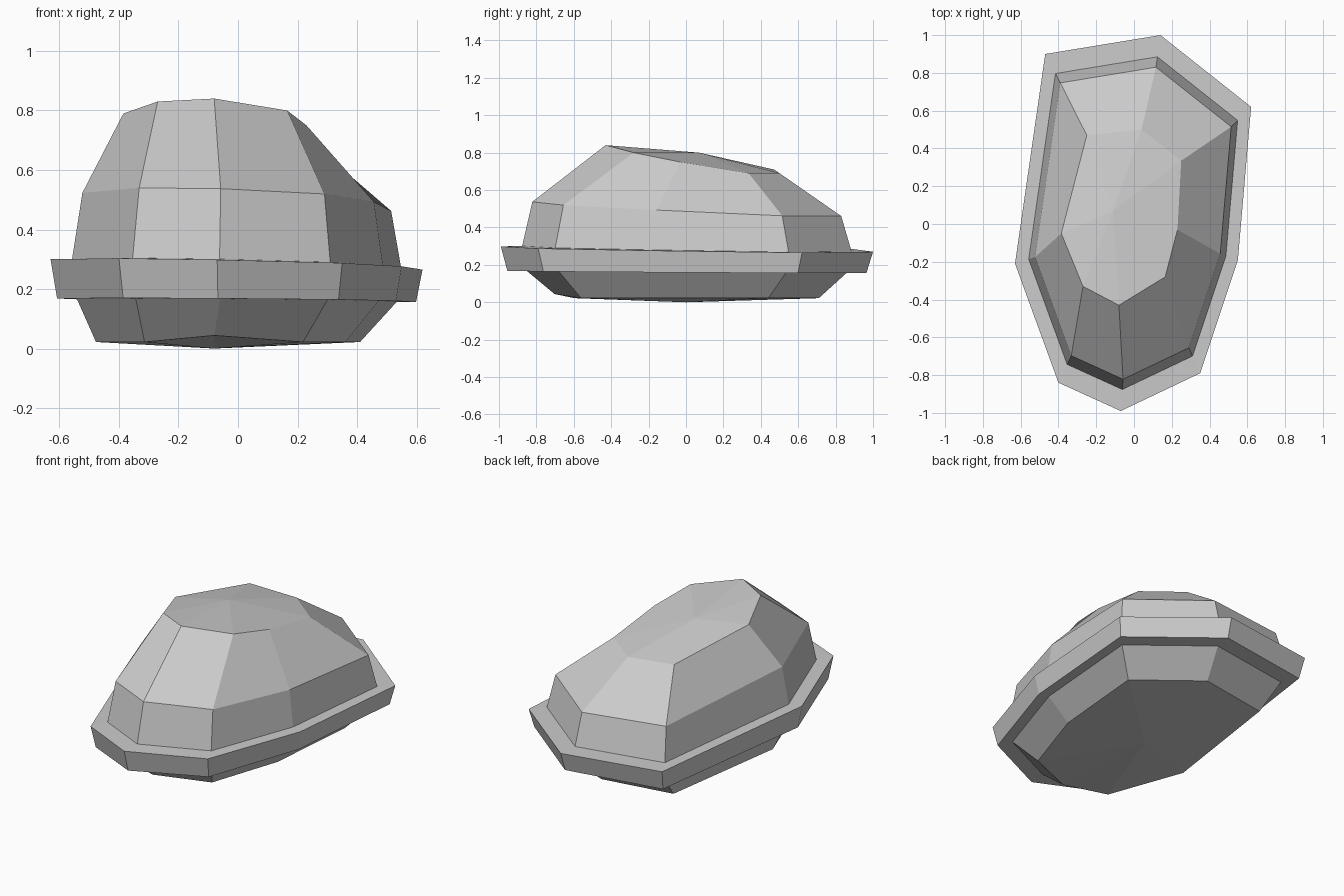
import bpy
import bmesh

# Remove the default cube
default_cube = bpy.data.objects.get("Cube")
if default_cube:
    bpy.data.objects.remove(default_cube, do_unlink=True)

# Single stone colour
stone = bpy.data.materials.new("stone_grey")
stone.use_nodes = True
colour = (0.6, 0.6, 0.6, 1.0)
stone.diffuse_color = colour
stone.node_tree.nodes["Principled BSDF"].inputs["Base Color"].default_value = colour

# Eight-sided footprint of the widest ledge, counter-clockwise from the front
outline = [(-0.07, -0.99), (0.35, -0.79), (0.55, -0.19), (0.62, 0.62),
           (0.14, 1.0), (-0.47, 0.90), (-0.63, -0.21), (-0.40, -0.84)]

# Irregular rim of the crown, in the same order
crown_rim = [(-0.08, -0.43, 0.84), (0.165, -0.28, 0.80), (0.23, -0.03, 0.75),
             (0.25, 0.335, 0.69), (0.04, 0.50, 0.69), (-0.25, 0.47, 0.71),
             (-0.385, -0.05, 0.79), (-0.27, -0.33, 0.83)]
crown_peak = (-0.11, 0.07, 0.80)
base_point = (-0.08, 0.0, 0.0)


def tilted_ring(scale, height, slope_x, slope_y, shift=0.0):
    """Scaled copy of the footprint lying on a slightly tilted plane."""
    ring = []
    for px, py in outline:
        x, y = px * scale + shift, py * scale
        ring.append((x, y, height + slope_x * x + slope_y * y))
    return ring


def bridge(bm, lower, upper):
    """Join two rings with a band of quads."""
    count = len(lower)
    for i in range(count):
        j = (i + 1) % count
        bm.faces.new((lower[i], lower[j], upper[j], upper[i]))


def fan(bm, ring, centre, facing_up):
    """Close a ring with triangles around a centre point."""
    tip = bm.verts.new(centre)
    for a, b in zip(ring, ring[1:] + ring[:1]):
        bm.faces.new((a, b, tip) if facing_up else (b, a, tip))


def build_solid(name, rings, bottom, top):
    """Loft rings from bottom to top into one closed faceted body."""
    bm = bmesh.new()
    loops = [[bm.verts.new(point) for point in ring] for ring in rings]
    for lower, upper in zip(loops, loops[1:]):
        bridge(bm, lower, upper)
    fan(bm, loops[0], bottom, False)
    fan(bm, loops[-1], top, True)
    bmesh.ops.recalc_face_normals(bm, faces=bm.faces[:])
    mesh = bpy.data.meshes.new(name)
    bm.to_mesh(mesh)
    bm.free()
    mesh.materials.append(stone)
    solid = bpy.data.objects.new(name, mesh)
    bpy.context.collection.objects.link(solid)
    return solid


# Underside ring, with its front corner lifted a little
underside = tilted_ring(0.71, 0.022, 0, 0, shift=-0.03)
front_x, front_y, front_z = underside[0]
underside[0] = (front_x, front_y, front_z * 2)

# Rock body: underside, projecting ledge, wall and crown
build_solid("rock", [
    underside,
    tilted_ring(0.86, 0.163, -0.007, -0.005),   # top of the undercut
    tilted_ring(0.965, 0.163, -0.007, -0.005),  # ledge lower edge
    tilted_ring(1.0, 0.285, -0.02, -0.012),     # ledge upper edge
    tilted_ring(0.885, 0.287, -0.02, -0.014),   # foot of the wall
    tilted_ring(0.83, 0.50, -0.03, -0.043),     # top of the wall
    crown_rim,
], base_point, crown_peak)
